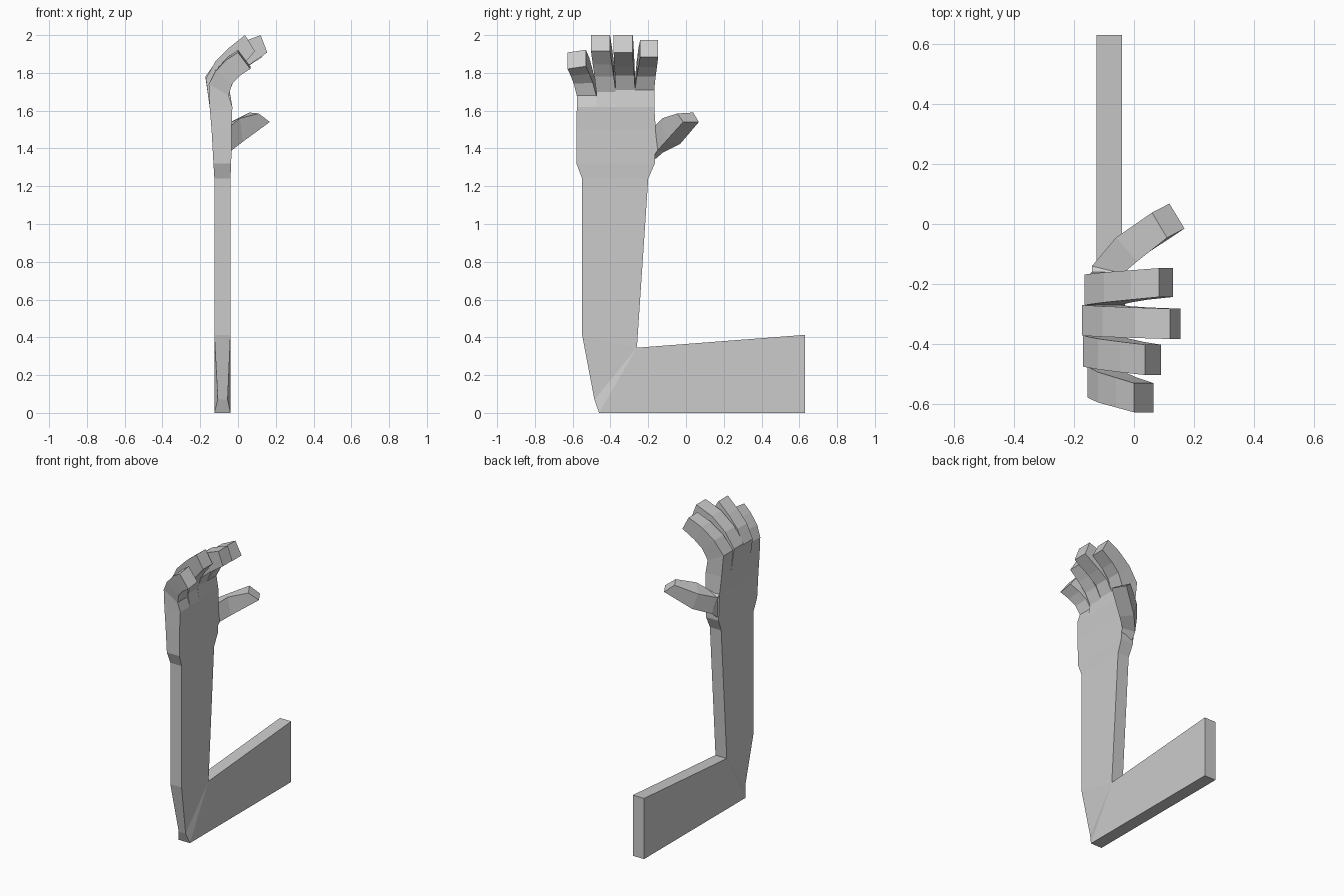
import bpy, bmesh


def loft(name, rings):
    """Skin a chain of four-cornered rings and cap both ends."""
    bm = bmesh.new()
    loops = [[bm.verts.new(p) for p in r] for r in rings]
    for a, b in zip(loops, loops[1:]):
        for i in range(4):
            j = (i + 1) % 4
            bm.faces.new((a[i], a[j], b[j], b[i]))
    bm.faces.new(loops[0])
    bm.faces.new(loops[-1])
    bmesh.ops.remove_doubles(bm, verts=bm.verts, dist=0.0005)
    bmesh.ops.recalc_face_normals(bm, faces=bm.faces)
    me = bpy.data.meshes.new(name)
    bm.to_mesh(me)
    bm.free()
    ob = bpy.data.objects.new(name, me)
    bpy.context.collection.objects.link(ob)
    return ob


def arm_ring(outer, inner, x_out=(-0.125, -0.04), x_in=(-0.125, -0.04)):
    """Ring across the arm from (y, z) outer edge to inner edge."""
    return [(x_out[0], *outer), (x_out[1], *outer), (x_in[1], *inner), (x_in[0], *inner)]


# Upper arm, elbow, forearm and palm in one bent loft
wrist = (-0.13, -0.036)
palm = (-0.15, -0.03)
loft("arm", [
    arm_ring((0.63, 0), (0.63, 0.413)),
    arm_ring((-0.46, 0), (-0.26, 0.345)),
    arm_ring((-0.485, 0.07), (-0.26, 0.345), (-0.107, -0.055)),
    arm_ring((-0.55, 0.413), (-0.26, 0.345)),
    arm_ring((-0.55, 1.24), (-0.20, 1.24)),
    arm_ring((-0.58, 1.32), (-0.165, 1.32), wrist, wrist),
    arm_ring((-0.58, 1.50), (-0.16, 1.50), (-0.14, -0.034), (-0.14, -0.034)),
    arm_ring((-0.578, 1.62), (-0.168, 1.62), palm, palm),
])


def finger(name, base_y, tip_y, spine, tilt=0.0):
    """Finger starting in the palm; spine rows are back x, z and front x, z."""
    rows = [(-0.15, 1.62, -0.03, 1.62)] + spine
    rings = []
    for i, (bx, bz, fx, fz) in enumerate(rows):
        t = max(0, i - 1) / (len(rows) - 2)
        y0 = base_y[0] + (tip_y[0] - base_y[0]) * t
        y1 = base_y[1] + (tip_y[1] - base_y[1]) * t
        d = tilt * t
        rings.append([(bx, y0, bz - d), (bx, y1, bz + d), (fx, y1, fz + d), (fx, y0, fz - d)])
    loft(name, rings)


# Four curled fingers
finger("index_finger", (-0.27, -0.168), (-0.243, -0.147), [
    (-0.165, 1.77, -0.045, 1.71), (-0.10, 1.86, -0.01, 1.78),
    (-0.01, 1.93, 0.045, 1.83), (0.083, 1.973, 0.13, 1.885)])
finger("middle_finger", (-0.372, -0.27), (-0.383, -0.282), [
    (-0.173, 1.78, -0.045, 1.71), (-0.105, 1.875, -0.01, 1.785),
    (0.0, 1.955, 0.05, 1.835), (0.12, 2.0, 0.155, 1.908)])
finger("ring_finger", (-0.475, -0.372), (-0.503, -0.402), [
    (-0.17, 1.77, -0.045, 1.70), (-0.12, 1.86, -0.015, 1.78),
    (-0.045, 1.935, 0.03, 1.845), (0.037, 2.0, 0.09, 1.915)])
finger("little_finger", (-0.578, -0.475), (-0.627, -0.53), [
    (-0.155, 1.74, -0.05, 1.68), (-0.12, 1.81, -0.03, 1.745),
    (-0.06, 1.875, 0.01, 1.79), (0.0, 1.915, 0.065, 1.828)], 0.007)

# Thumb reaching out from the side of the palm
loft("thumb", [
    [(-0.13, -0.19, 1.32), (-0.04, -0.19, 1.33), (-0.04, -0.20, 1.53), (-0.138, -0.19, 1.53)],
    [(-0.11, -0.12, 1.38), (-0.033, -0.15, 1.39), (-0.037, -0.165, 1.52), (-0.14, -0.14, 1.49)],
    [(-0.025, -0.03, 1.425), (0.025, -0.11, 1.435), (0.01, -0.125, 1.56), (-0.06, -0.045, 1.53)],
    [(0.118, 0.068, 1.54), (0.168, -0.015, 1.54), (0.11, -0.046, 1.585), (0.06, 0.038, 1.59)],
])
